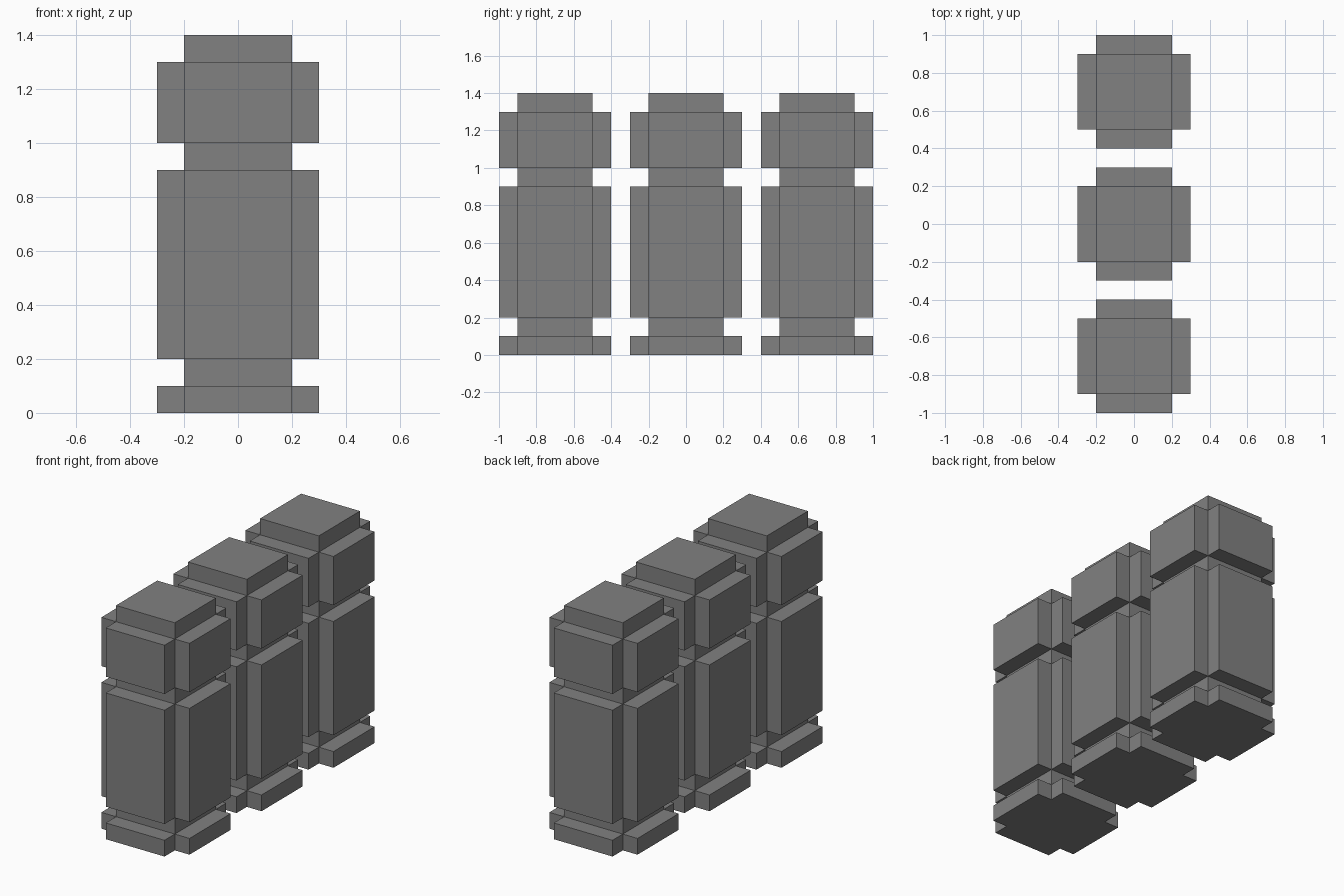
import bpy
import bmesh

default = bpy.data.objects.get("Cube")
if default:
    bpy.data.objects.remove(default, do_unlink=True)

# Single grey material
grey = bpy.data.materials.new("mid_grey")
grey.use_nodes = True
colour = (0.22, 0.22, 0.22, 1.0)
grey.diffuse_color = colour
grey.node_tree.nodes["Principled BSDF"].inputs["Base Color"].default_value = colour

CORE = 0.2      # half width of the square core
RAISE = 0.1     # how far the side panels stand out
SPACING = 0.7   # distance between pillars
LEVELS = [0, 0.1, 0.2, 0.9, 1.0, 1.3, 1.4]
RAISED_BANDS = (0, 2, 4)   # foot, body and head


def pillar_mesh():
    """Square core sliced into bands, with every other band's sides raised."""
    bm = bmesh.new()
    corners = [(-CORE, -CORE), (CORE, -CORE), (CORE, CORE), (-CORE, CORE)]
    rings = [[bm.verts.new((x, y, z)) for x, y in corners] for z in LEVELS]
    bm.faces.new(rings[0][::-1])
    bm.faces.new(rings[-1])

    raised = []
    for band, (low, high) in enumerate(zip(rings, rings[1:])):
        for i in range(4):
            j = (i + 1) % 4
            face = bm.faces.new((low[i], low[j], high[j], high[i]))
            if band in RAISED_BANDS:
                raised.append(face)

    # Pull the foot, body and head panels straight out
    bm.normal_update()
    panels = bmesh.ops.extrude_discrete_faces(bm, faces=raised)["faces"]
    for panel in panels:
        panel.normal_update()
        bmesh.ops.translate(bm, verts=panel.verts, vec=panel.normal * RAISE)

    bmesh.ops.recalc_face_normals(bm, faces=bm.faces)
    mesh = bpy.data.meshes.new("pillar")
    bm.to_mesh(mesh)
    bm.free()
    mesh.materials.append(grey)
    return mesh


# Three identical pillars in a row from front to back
shared = pillar_mesh()
for i, name in enumerate(("front_pillar", "middle_pillar", "back_pillar")):
    pillar = bpy.data.objects.new(name, shared)
    pillar.location.y = (i - 1) * SPACING
    bpy.context.scene.collection.objects.link(pillar)
